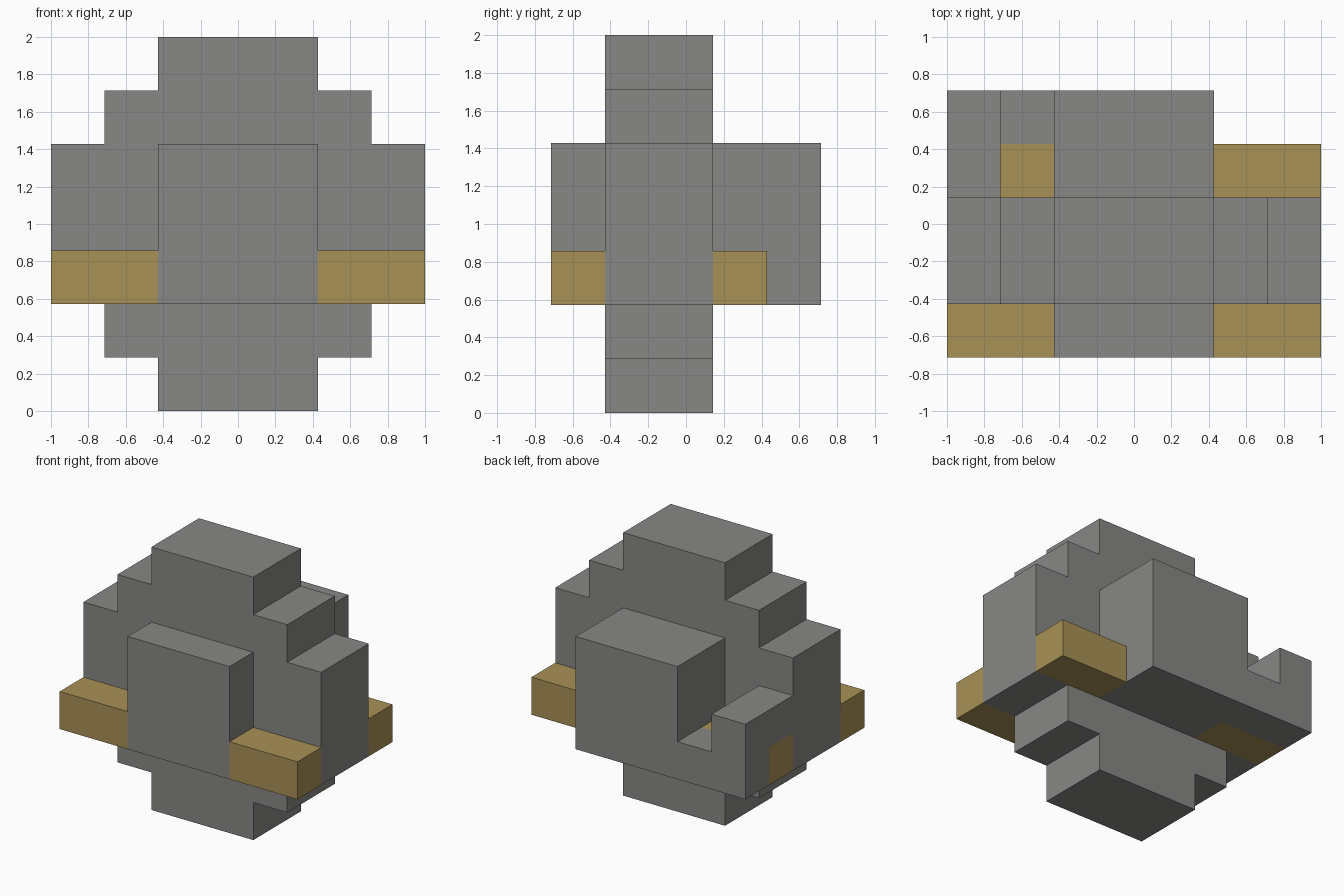
import bpy
import bmesh
from mathutils import Vector

U = 2 / 7                       # one block of the grid
ORIGIN = Vector((-3.5, -2.5, 0))  # grid corner, in blocks

cube = bpy.data.objects.get("Cube")
if cube:
    bpy.data.objects.remove(cube, do_unlink=True)


def make_material(name, colour):
    mat = bpy.data.materials.new(name)
    mat.use_nodes = True
    mat.diffuse_color = colour
    mat.node_tree.nodes["Principled BSDF"].inputs["Base Color"].default_value = colour
    return mat


stone = make_material("grey_stone", (0.245, 0.245, 0.238, 1))
gold = make_material("dull_gold", (0.395, 0.285, 0.095, 1))


def prism(name, outline, axis, start, end, mat):
    """Extrude an outline, given in blocks, along the x or y axis."""
    bm = bmesh.new()
    verts = []
    for a, z in outline:
        point = (start, a, z) if axis == "x" else (a, start, z)
        verts.append(bm.verts.new((Vector(point) + ORIGIN) * U))
    face = bm.faces.new(verts)
    result = bmesh.ops.extrude_face_region(bm, geom=[face])
    shift = Vector((1, 0, 0) if axis == "x" else (0, 1, 0)) * (end - start) * U
    moved = [v for v in result["geom"] if isinstance(v, bmesh.types.BMVert)]
    bmesh.ops.translate(bm, verts=moved, vec=shift)
    bmesh.ops.recalc_face_normals(bm, faces=bm.faces)
    mesh = bpy.data.meshes.new(name)
    bm.to_mesh(mesh)
    bm.free()
    mesh.materials.append(mat)
    obj = bpy.data.objects.new(name, mesh)
    bpy.context.collection.objects.link(obj)


def block(name, x, y, z, mat):
    outline = [(x[0], z[0]), (x[1], z[0]), (x[1], z[1]), (x[0], z[1])]
    prism(name, outline, "y", y[0], y[1], mat)


# Stepped upright slab, its outline mirrored left to right
half = [(5, 0), (5, 1), (6, 1), (6, 2), (7, 2), (7, 5), (6, 5), (6, 6), (5, 6), (5, 7)]
outline = half + [(7 - x, z) for x, z in reversed(half)]
prism("stepped_slab", outline, "y", 1, 3, stone)

# Central blocks in front and behind
block("front_block", (2, 5), (0, 1), (2, 5), stone)
block("back_block", (2, 5), (3, 5), (2, 5), stone)

# Gold bars beside the central blocks
for side, x in (("right", (0, 2)), ("left", (5, 7))):
    for end, y in (("front", (0, 1)), ("back", (3, 4))):
        block(f"{end}_{side}_bar", x, y, (2, 3), gold)

# Stone corner wrapped around the back right bar
prism("corner_arch", [(3, 3), (4, 3), (4, 2), (5, 2), (5, 4), (3, 4)], "x", 0, 1, stone)
block("corner_step", (1, 2), (4, 5), (2, 3), stone)
